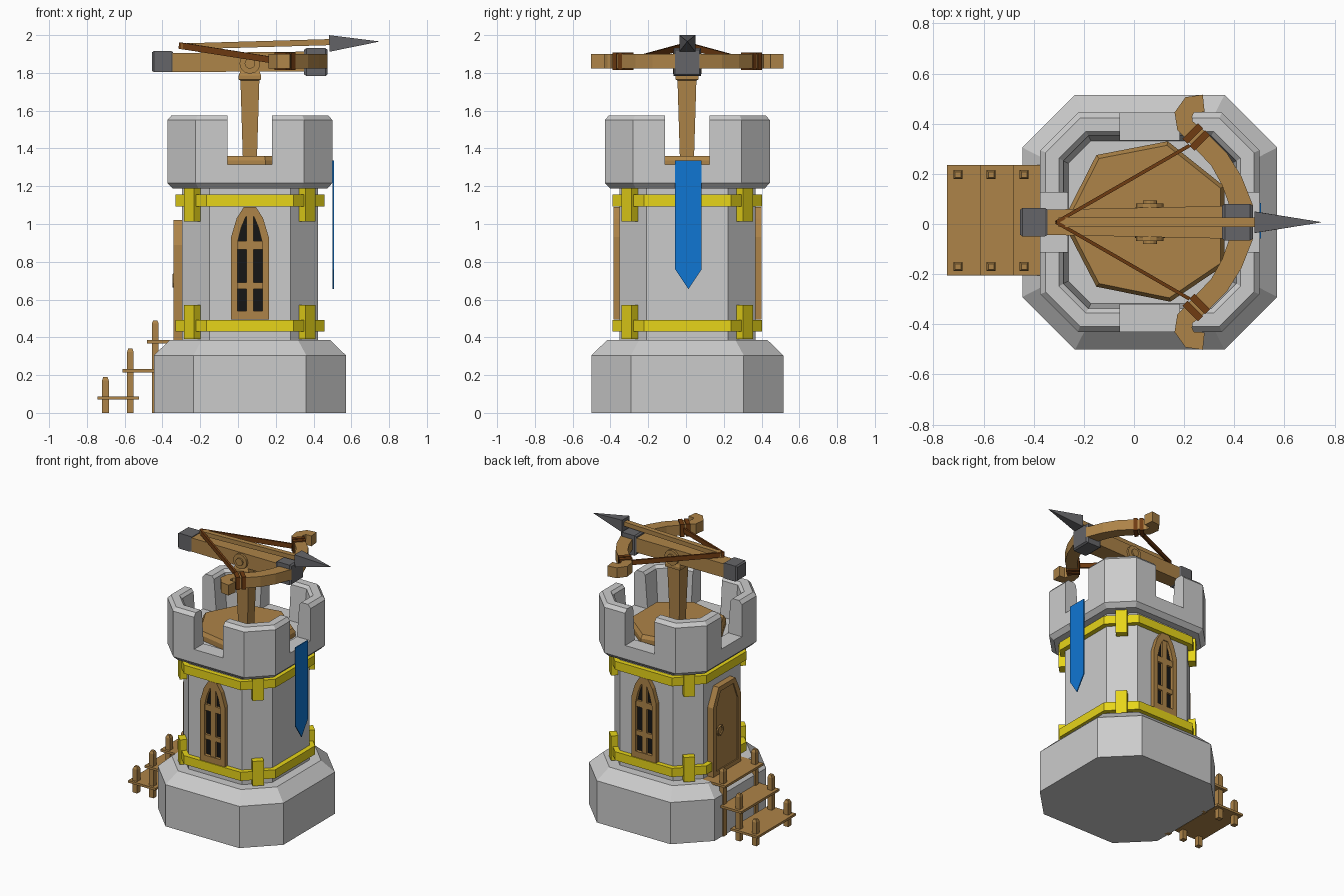
import bpy, bmesh
from math import pi
from mathutils import Vector

if "Cube" in bpy.data.objects:
    bpy.data.objects.remove(bpy.data.objects["Cube"])

CX, CY = 0.063, 0.007


def material(name, rgb):
    m = bpy.data.materials.new(name)
    m.diffuse_color = (*rgb, 1)
    m.use_nodes = True
    m.node_tree.nodes["Principled BSDF"].inputs["Base Color"].default_value = m.diffuse_color
    return m


WOOD = material("wood", (0.42, 0.23, 0.065))
ROPE = material("dark_leather", (0.16, 0.045, 0.006))
GOLD = material("yellow_trim", (0.80, 0.66, 0.01))
IRON = material("iron", (0.13, 0.13, 0.14))
GLASS = material("dark_glass", (0.008, 0.008, 0.008))
CLOTH = material("blue_cloth", (0.005, 0.18, 0.65))


def loft(name, rings, mat=None, closed=False):
    """Skin a list of equal-length point loops; cap the ends, or join last to first."""
    bm = bmesh.new()
    vs = [[bm.verts.new(p) for p in r] for r in rings]
    n = len(vs[0])
    pairs = list(zip(vs, vs[1:])) + ([(vs[-1], vs[0])] if closed else [])
    for a, b in pairs:
        for i in range(n):
            j = (i + 1) % n
            bm.faces.new((a[i], a[j], b[j], b[i]))
    if not closed:
        bm.faces.new(vs[0])
        bm.faces.new(vs[-1])
    bmesh.ops.recalc_face_normals(bm, faces=bm.faces)
    me = bpy.data.meshes.new(name)
    bm.to_mesh(me)
    bm.free()
    ob = bpy.data.objects.new(name, me)
    bpy.context.collection.objects.link(ob)
    if mat:
        me.materials.append(mat)
    return ob


def octagon(h, c, z):
    """Chamfered square: half width h, flat sides end at c."""
    pts = [(h, -c), (h, c), (c, h), (-c, h), (-h, c), (-h, -c), (-c, -h), (c, -h)]
    return [(CX + x, CY + y, z) for x, y in pts]


def sweep(name, stations, mat=None):
    """Rectangular bar through stations (x, y, z, width, height)."""
    P = [Vector(s[:3]) for s in stations]
    rings = []
    for i, s in enumerate(stations):
        t = (P[min(i + 1, len(P) - 1)] - P[max(i - 1, 0)]).normalized()
        ref = Vector((0, 1, 0)) if abs(t.z) > 0.9 else Vector((0, 0, 1))
        side = t.cross(ref).normalized()
        up = side.cross(t)
        rings.append([P[i] + side * s[3] / 2 * a + up * s[4] / 2 * b
                      for a, b in ((-1, -1), (1, -1), (1, 1), (-1, 1))])
    return loft(name, rings, mat)


def box(name, x0, x1, y0, y1, z0, z1, mat=None):
    return loft(name, [[(x0, y0, z), (x1, y0, z), (x1, y1, z), (x0, y1, z)] for z in (z0, z1)], mat)


def arch(w, z0, z1, top):
    """Arched outline; top lists (width fraction, drop below the peak)."""
    half = [(w, z0)] + [(w * f, z1 - d) for f, d in top]
    return half + [(-u, z) for u, z in reversed(half)]


def plate(name, pts, d0, d1, place, mat):
    return loft(name, [[place(u, z, d) for u, z in pts] for d in (d0, d1)], mat)


def frame(name, outer, inner, d0, d1, place, mat):
    return loft(name, [[place(u, z, d) for u, z in p]
                       for p, d in ((outer, d0), (outer, d1), (inner, d1), (inner, d0))], mat, closed=True)


# Stone tower
loft("tower_base", [octagon(.508, .298, 0), octagon(.508, .298, .305), octagon(.425, .255, .385)])
loft("tower_body", [octagon(.36, .215, .37), octagon(.36, .215, 1.2)])

# Battlement with a notch on each side
wall = loft("battlement", [octagon(.408, .272, 1.187), octagon(.437, .287, 1.217), octagon(.437, .287, 1.55),
                           octagon(.415, .278, 1.575), octagon(.362, .255, 1.575), octagon(.345, .245, 1.555),
                           octagon(.325, .235, 1.3)])
for hx, hy in ((.118, .8), (.8, .118)):
    cutter = box("notch_cutter", CX - hx, CX + hx, CY - hy, CY + hy, 1.315, 1.8)
    cutter.hide_render = True
    mod = wall.modifiers.new("notch", 'BOOLEAN')
    mod.object, mod.solver = cutter, 'EXACT'
    bpy.context.view_layer.objects.active = wall
    bpy.ops.object.modifier_apply(modifier=mod.name)
    bpy.data.objects.remove(cutter)

# Yellow bands with crosses on the corners
for label, z0, z1 in (("lower", .43, .493), ("upper", 1.093, 1.155)):
    loft(label + "_band", [octagon(.395, .23, z) for z in (z0, z1)], GOLD)
    for sx in (-1, 1):
        for sy in (-1, 1):
            d = Vector((sx, sy, 0)).normalized()
            c = Vector((CX, CY, (z0 + z1) / 2 + .02 * (1 if label == "lower" else -1)))
            t = Vector((-d.y, d.x, 0))
            rings = [[c + d * r + t * a + Vector((0, 0, b))
                      for a, b in ((-.038, -.09), (.038, -.09), (.038, .09), (-.038, .09))] for r in (.39, .455)]
            loft(label + "_corner_cross", rings, GOLD)

# Lattice windows front and back
peak = ((1, .16), (.7, .06), (.32, 0))
for s in (-1, 1):
    def on_wall(u, z, d, s=s):
        return (CX + u, CY + s * d, z)
    outer, inner = arch(.1, .495, 1.09, peak), arch(.066, .54, 1.04, ((1, .14), (.7, .06), (.32, 0)))
    frame("window_frame", outer, inner, .35, .392, on_wall, WOOD)
    plate("window_glass", inner, .35, .368, on_wall, GLASS)
    plate("window_mullion", [(-.019, .52), (.019, .52), (.019, 1.06), (-.019, 1.06)], .35, .386, on_wall, WOOD)
    for z0, z1 in ((.655, .69), (.865, .91)):
        plate("window_bar", [(-.08, z0), (.08, z0), (.08, z1), (-.08, z1)], .35, .384, on_wall, WOOD)


# Door with ring handle
def on_door(u, z, d):
    return (CX - d, CY + .006 + u, z)


outer, inner = arch(.16, .385, 1.02, ((1, .13), (.6, 0))), arch(.125, .415, .985, ((1, .12), (.6, 0)))
frame("door_frame", outer, inner, .35, .405, on_door, WOOD)
plate("door_panel", inner, .35, .397, on_door, WOOD)
bpy.ops.mesh.primitive_torus_add(major_radius=.033, minor_radius=.007, major_segments=10, minor_segments=5,
                                 location=(CX - .402, .09, .7), rotation=(0, pi / 2, 0))
bpy.context.object.name = "door_handle"
bpy.context.object.data.materials.append(WOOD)

# Steps on the door side, each board on two pegs
for i, (x0, x1, z) in enumerate(((-.745, -.525, .07), (-.612, -.44, .215), (-.483, -.3, .368))):
    box("step_board", x0, x1, -.205, .235, z, z + .017, WOOD)
    px = -.702 + .132 * i
    top = .19 + .15 * i
    for y in (-.17, .197):
        sweep("step_peg", [(px, y, 0, .036, .036), (px, y, top - .018, .036, .036), (px, y, top, .022, .022)], WOOD)

# Banner
banner = [(-.07, 1.335), (.07, 1.335), (.07, .76), (0, .655), (-.07, .76)]
plate("banner", banner, .437, .444, lambda u, z, d: (CX + d, .013 + u, z), CLOTH)

# Wooden deck and pivot post
deck = [(-.15, .275), (.135, .33), (.36, .15), (.36, -.165), (.145, -.31), (-.15, -.25), (-.285, .01)]
loft("deck", [[(CX + (x - CX) * k, y * k, z) for x, y in deck]
              for k, z in ((1, 1.3), (1, 1.335), (.95, 1.36))], WOOD)
sweep("pivot_post", [(CX, .005, z, w, w) for z, w in
                     ((1.35, .075), (1.76, .1), (1.765, .12), (1.785, .12), (1.81, .1))], WOOD)

# Ballista stock, iron caps and pivot discs
sweep("stock", [(-.36, CY, 1.855, .1, .1), (.36, CY, 1.86, .13, .105)], WOOD)
sweep("rear_cap", [(x, CY, 1.86, w, w) for x, w in ((-.455, .098), (-.445, .113), (-.355, .113), (-.345, .1))], IRON)
sweep("front_cap", [(x, CY, 1.857, w, w) for x, w in ((.35, .13), (.362, .147), (.463, .147), (.475, .13))], IRON)
for part, r, length in (("pivot_disc", .055, .15), ("pivot_hub", .028, .172)):
    bpy.ops.mesh.primitive_cylinder_add(vertices=12, radius=r, depth=length,
                                        location=(CX, CY, 1.85), rotation=(pi / 2, 0, 0))
    bpy.context.object.name = part
    bpy.context.object.data.materials.append(WOOD)

# Bow limbs swept as one recurved bar
limb = [(.43, .06, .09), (.39, .165, .085), (.34, .25, .08), (.25, .342, .075), (.203, .385, .07),
        (.197, .43, .072), (.222, .468, .07), (.278, .474, .07)]
path = [(x, CY + y, 1.862, w, .076) for x, y, w in limb]
path = [(x, 2 * CY - y, z, w, h) for x, y, z, w, h in reversed(path)] + path
sweep("bow_limbs", path, WOOD)

# Leather wraps and drawn string
for s in (-1, 1):
    for k in (0, .028):
        sweep("limb_wrap", [(.272 - k, CY + s * (.316 + k), 1.862, .088, .092),
                            (.252 - k, CY + s * (.336 + k), 1.862, .088, .092)], ROPE)
    sweep("bow_string", [(-.31, CY, 1.945, .014, .034), (.22, CY + s * .305, 1.862, .014, .034)], ROPE)

# Bolt
sweep("bolt_shaft", [(-.3, CY, 1.94, .036, .032), (.49, CY, 1.963, .036, .032)], WOOD)
sweep("bolt_head", [(.483, CY, 1.956, .085, .088), (.745, CY, 1.966, .002, .002)], IRON)
